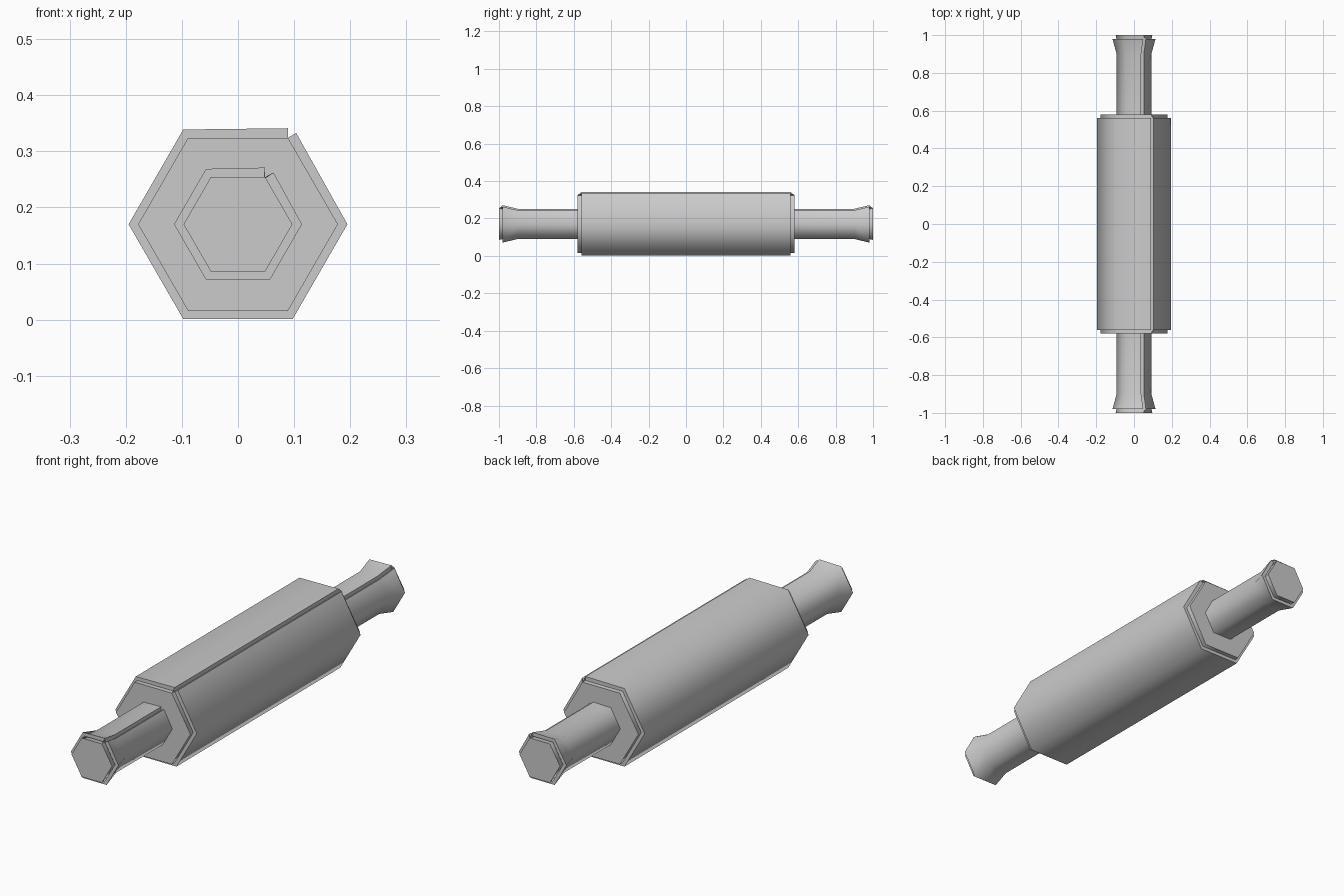
import bpy, bmesh, math

if "Cube" in bpy.data.objects:
    bpy.data.objects.remove(bpy.data.objects["Cube"])

AXIS_Z = 0.17
SIDES = 6


def wrapped_hex(name, profile):
    """Hexagonal core plus an outer skin that is split along the upper right edge.
    profile rows: core radius, core y, skin thickness, skin y"""
    bm = bmesh.new()
    core, skin = [], []
    for r, y, t, sy in profile:
        core_row, skin_row = [], []
        for k in range(SIDES + 1):
            a = math.radians(60 - 60 * k)
            # the skin ends lift straight off their own faces at the seam
            n = math.radians(30) if k == 0 else math.radians(90) if k == SIDES else a
            x, z = r * math.cos(a), AXIS_Z + r * math.sin(a)
            core_row.append(bm.verts.new((x, y, z)))
            skin_row.append(bm.verts.new((x + t * math.cos(n), sy, z + t * math.sin(n))))
        core.append(core_row)
        skin.append(skin_row)
    for rows in (core, skin):
        for a, b in zip(rows, rows[1:]):
            for k in range(SIDES):
                bm.faces.new((a[k], a[k + 1], b[k + 1], b[k]))
    # end caps of the core, rims of the skin
    for i in (0, -1):
        bm.faces.new(core[i][:SIDES])
        for k in range(SIDES):
            bm.faces.new((core[i][k], core[i][k + 1], skin[i][k + 1], skin[i][k]))
    # walls of the seam
    for k in (0, SIDES):
        for i in range(len(core) - 1):
            bm.faces.new((core[i][k], core[i + 1][k], skin[i + 1][k], skin[i][k]))
    bmesh.ops.remove_doubles(bm, verts=[v for row in core for v in row], dist=1e-5)
    bmesh.ops.recalc_face_normals(bm, faces=bm.faces)
    # step rims: flat ring at the skin's own end, so the core stands proud
    for row, s_row in ((profile[0], skin[0]), (profile[-1], skin[-1])):
        inner = []
        for k in range(SIDES + 1):
            a = math.radians(60 - 60 * k)
            inner.append(bm.verts.new((row[0] * math.cos(a), row[3],
                                       AXIS_Z + row[0] * math.sin(a))))
        for f in [f for f in bm.faces if any(v in s_row for v in f.verts)
                  and abs(row[1] - row[3]) > 0.01
                  and sum(v in s_row for v in f.verts) == 2
                  and any(abs(v.co.y - row[1]) < 1e-4 for v in f.verts)
                  and all(abs(v.co.y) > abs(row[3]) - 1e-4 for v in f.verts)]:
            bm.faces.remove(f)
        for k in range(SIDES):
            f = bm.faces.new((inner[k], inner[k + 1], s_row[k + 1], s_row[k]))
            f.normal_update()
            if f.normal.y * row[3] < 0:
                f.normal_flip()
    me = bpy.data.meshes.new(name)
    bm.to_mesh(me)
    bm.free()
    ob = bpy.data.objects.new(name, me)
    bpy.context.collection.objects.link(ob)
    bpy.context.view_layer.objects.active = ob
    ob.select_set(True)
    bpy.ops.object.shade_smooth_by_angle(angle=math.radians(65))
    ob.select_set(False)
    return ob


# roller barrel
wrapped_hex("roller", [(0.178, -0.58, 0.017, -0.56), (0.178, 0.58, 0.017, 0.56)])

# flared handles at both ends
for label, s in (("front", -1), ("back", 1)):
    wrapped_hex(label + "_handle", [
        (0.076, s * 0.55, 0.016, s * 0.55),
        (0.076, s * 0.90, 0.016, s * 0.90),
        (0.097, s * 1.00, 0.017, s * 0.98)])
